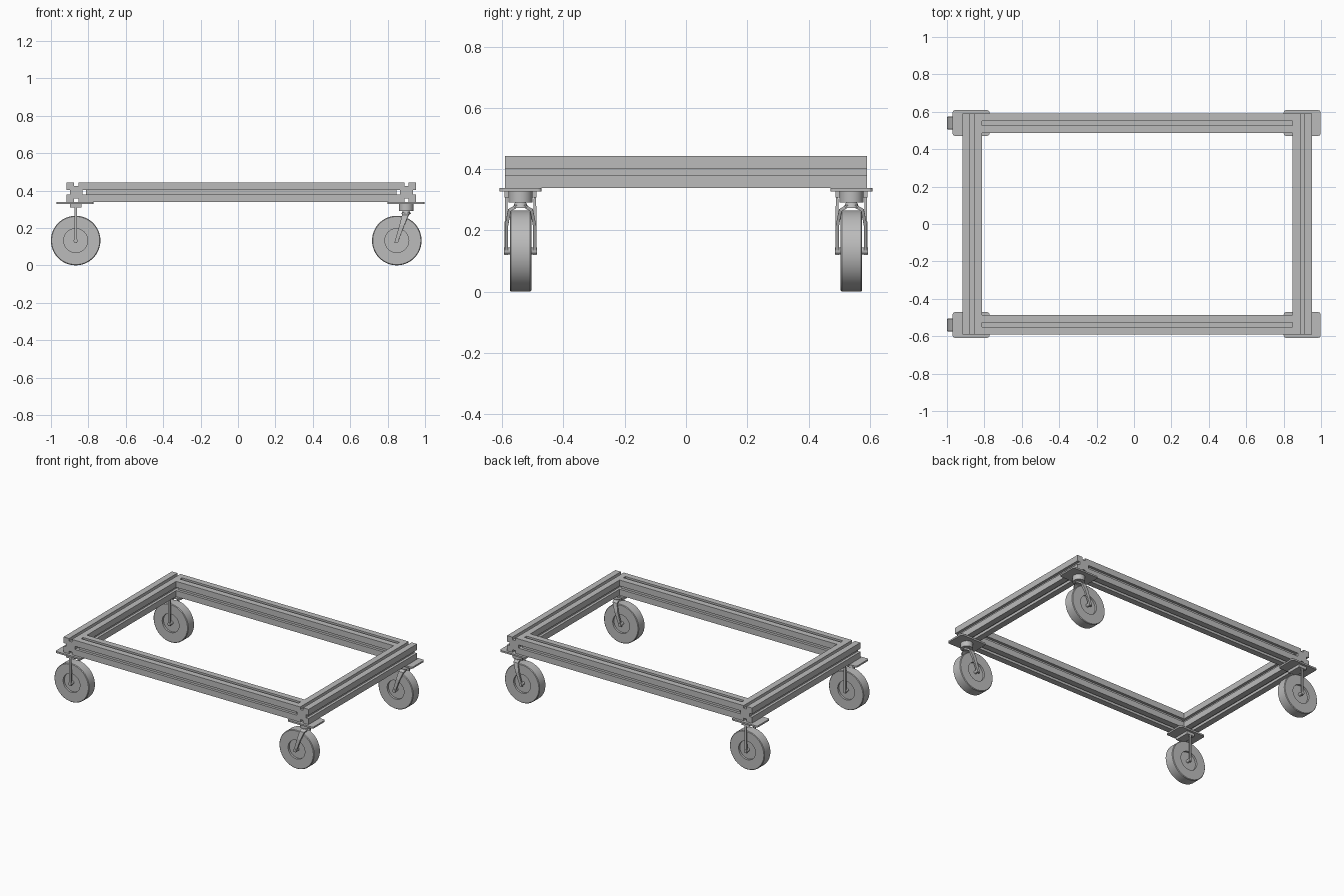
import bpy, bmesh, math
from mathutils import Matrix, Vector

if "Cube" in bpy.data.objects:
    bpy.data.objects.remove(bpy.data.objects["Cube"], do_unlink=True)

grey = bpy.data.materials.new("plain grey")
grey.use_nodes = True
grey.diffuse_color = (0.5, 0.5, 0.5, 1)
grey.node_tree.nodes["Principled BSDF"].inputs["Base Color"].default_value = (0.5, 0.5, 0.5, 1)


def finish(name, bm, smooth=False):
    bmesh.ops.recalc_face_normals(bm, faces=bm.faces)
    mesh = bpy.data.meshes.new(name)
    bm.to_mesh(mesh)
    bm.free()
    mesh.materials.append(grey)
    obj = bpy.data.objects.new(name, mesh)
    bpy.context.collection.objects.link(obj)
    if smooth:
        bpy.ops.object.select_all(action='DESELECT')
        obj.select_set(True)
        bpy.context.view_layer.objects.active = obj
        bpy.ops.object.shade_smooth_by_angle(angle=math.radians(35))
    return obj


def box(name, center, size, bevel=0):
    bm = bmesh.new()
    bmesh.ops.create_cube(bm, size=1, matrix=Matrix.Translation(center) @ Matrix.Diagonal((*size, 1)))
    if bevel:
        upright = [e for e in bm.edges if abs(e.verts[0].co.z - e.verts[1].co.z) > 1e-4]
        bmesh.ops.bevel(bm, geom=upright, offset=bevel, segments=4, affect='EDGES', profile=0.5)
    return finish(name, bm)


def lathe(name, profile, center, along_y=False, steps=64):
    """Spin (radius, height) points round z, or round y."""
    bm = bmesh.new()
    verts = [bm.verts.new((r, 0, h)) for r, h in profile]
    edges = [bm.edges.new(pair) for pair in zip(verts, verts[1:])]
    bmesh.ops.spin(bm, geom=verts + edges, cent=(0, 0, 0), axis=(0, 0, 1),
                   angle=math.tau, steps=steps)
    bmesh.ops.remove_doubles(bm, verts=bm.verts, dist=1e-5)
    turn = Matrix.Rotation(math.pi / 2, 4, 'X') if along_y else Matrix()
    bm.transform(Matrix.Translation(center) @ turn)
    return finish(name, bm, True)


# Slotted square bar, extruded along its own z then turned into place
SIZE, SLOT, DEPTH = 0.105, 0.011, 0.018
RAIL_Z = 0.391


def slotted_bar(name, center, length, axis):
    h = SIZE / 2
    side = [(-h, h), (-SLOT, h), (-SLOT, h - DEPTH), (SLOT, h - DEPTH), (SLOT, h)]
    bm = bmesh.new()
    ring = []
    for k in range(4):
        turn = Matrix.Rotation(-k * math.pi / 2, 3, 'Z')
        ring += [bm.verts.new(turn @ Vector((a, b, -length / 2))) for a, b in side]
    face = bm.faces.new(ring)
    out = bmesh.ops.extrude_face_region(bm, geom=[face])
    moved = [g for g in out["geom"] if isinstance(g, bmesh.types.BMVert)]
    bmesh.ops.translate(bm, verts=moved, vec=(0, 0, length))
    turn = Matrix.Rotation(math.pi / 2, 4, 'Y' if axis == 'X' else 'X')
    bm.transform(Matrix.Translation(center) @ turn)
    return finish(name, bm)


# Bent strap: (y, z, half width) points mirrored in y, leaning along x
def fork(name, path, x, y, lean, axle_z):
    bm = bmesh.new()
    full = path + [(-b, z, w) for b, z, w in reversed(path)]
    rows = []
    for b, z, w in full:
        mid = x + (z - axle_z) * lean
        rows.append([bm.verts.new((mid + s * w, y + b, z)) for s in (-1, 1)])
    for (a, b), (c, d) in zip(rows, rows[1:]):
        bm.faces.new((a, b, d, c))
    obj = finish(name, bm)
    mod = obj.modifiers.new("thickness", 'SOLIDIFY')
    mod.thickness, mod.offset = 0.011, 0
    return obj


# Frame
LEFT_X, RIGHT_X, RAIL_Y = 0.9, -0.865, 0.5385
for label, x in (("left", LEFT_X), ("right", RIGHT_X)):
    slotted_bar(label + "_end_bar", (x, 0, RAIL_Z), 1.182, 'Y')
inner = LEFT_X - RIGHT_X - SIZE
for label, s in (("front", -1), ("back", 1)):
    slotted_bar(label + "_rail", ((LEFT_X + RIGHT_X) / 2, s * RAIL_Y, RAIL_Z), inner, 'X')

# Casters: swivelling on the left, fixed on the right
R = 0.1325
wheel_half = [(0, 0.021), (0.064, 0.021), (0.064, 0.035), (R - 0.004, 0.035), (R, 0.031)]
wheel_profile = wheel_half + [(r, -h) for r, h in reversed(wheel_half)]
swivel_path = [(-0.046, 0.12, 0.009), (-0.046, 0.215, 0.013),
               (-0.036, 0.266, 0.017), (-0.015, 0.278, 0.02)]
fixed_path = [(-0.047, 0.12, 0.007), (-0.047, 0.315, 0.007)]

for end, s in (("front", -1), ("back", 1)):
    y = s * 0.54
    for side, plate_x, wheel_x in (("left", 0.899, 0.849), ("right", -0.871, -0.868)):
        tag = end + "_" + side
        box(tag + "_mount_plate", (plate_x, y, 0.333), (0.197, 0.137, 0.011), 0.012)
        lathe(tag + "_wheel", wheel_profile, (wheel_x, y, R), True)
        lathe(tag + "_axle", [(0, -0.054), (0.011, -0.054), (0.011, 0.054), (0, 0.054)],
              (wheel_x, y, R), True, 16)
        if side == "left":
            lathe(tag + "_swivel", [(0, 0.33), (0.039, 0.33), (0.039, 0.291), (0.018, 0.291),
                                    (0.026, 0.274), (0, 0.274)], (plate_x, y, 0), steps=32)
            fork(tag + "_fork", swivel_path, wheel_x, y, 0.335, R)
        else:
            box(tag + "_bracket", (wheel_x, y, 0.319), (0.06, 0.105, 0.022))
            fork(tag + "_fork", fixed_path, wheel_x, y, 0, R)
